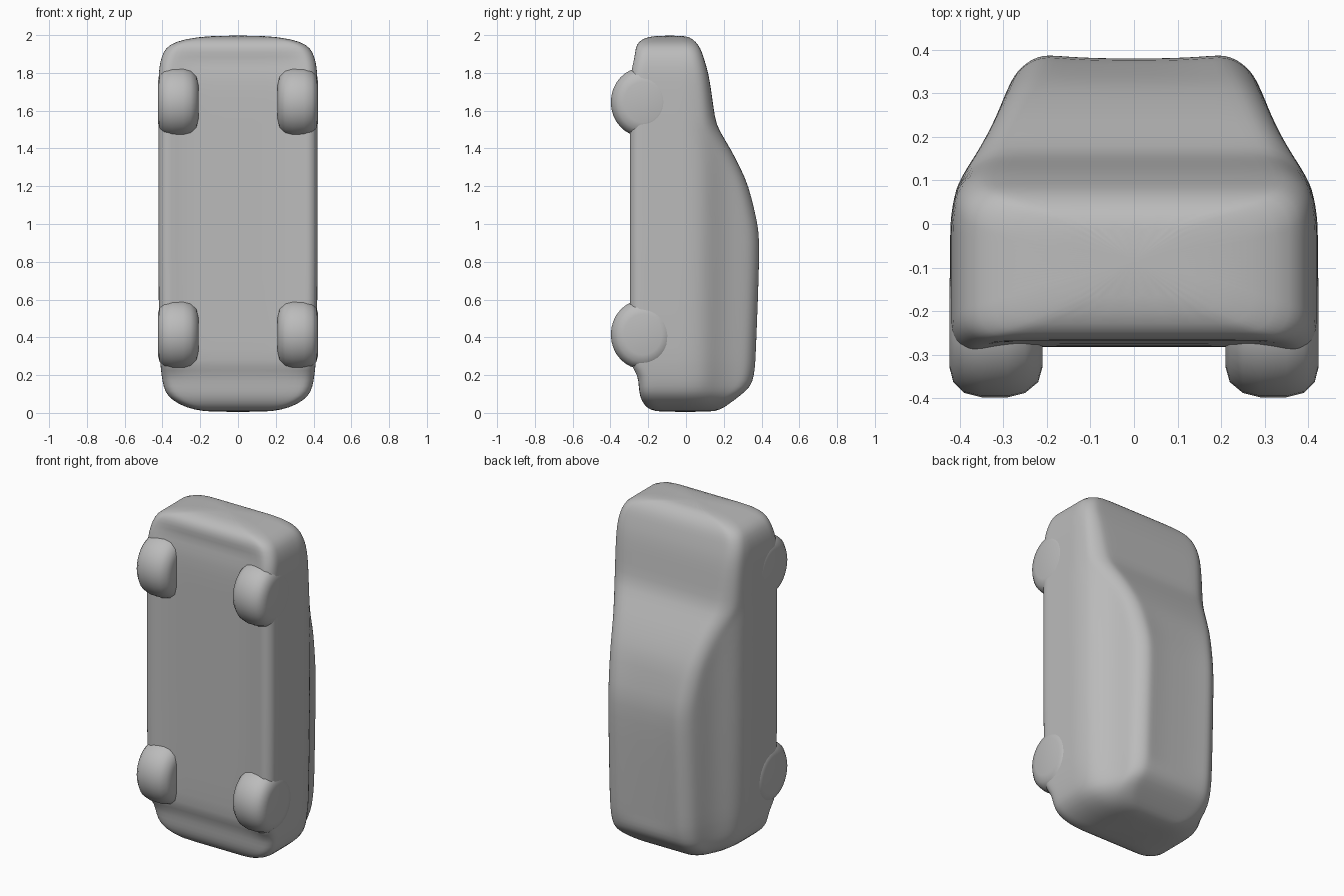
import bpy, bmesh, math

if "Cube" in bpy.data.objects:
    bpy.data.objects.remove(bpy.data.objects["Cube"])

grey = bpy.data.materials.new("plain grey")
grey.diffuse_color = (0.5, 0.5, 0.5, 1)
grey.use_nodes = True
grey.node_tree.nodes["Principled BSDF"].inputs["Base Color"].default_value = grey.diffuse_color

# Stations along the car, tail to nose: z, underside y, top y, half width
STATIONS = [
    (0.005, -0.14, 0.13, 0.14), (0.015, -0.19, 0.18, 0.23), (0.045, -0.225, 0.225, 0.315),
    (0.09, -0.245, 0.285, 0.375), (0.14, -0.25, 0.345, 0.395), (0.20, -0.255, 0.36, 0.405),
    (0.25, -0.295, 0.367, 0.41), (0.30, -0.30, 0.37, 0.415), (0.60, -0.30, 0.382, 0.42),
    (0.85, -0.30, 0.39, 0.422), (0.97, -0.30, 0.387, 0.422), (1.08, -0.30, 0.362, 0.422),
    (1.20, -0.30, 0.332, 0.422), (1.30, -0.30, 0.287, 0.422), (1.40, -0.30, 0.235, 0.422),
    (1.50, -0.30, 0.172, 0.422), (1.56, -0.30, 0.152, 0.422), (1.70, -0.30, 0.135, 0.422),
    (1.80, -0.295, 0.118, 0.42), (1.86, -0.28, 0.10, 0.412), (1.91, -0.27, 0.085, 0.395),
    (1.95, -0.262, 0.065, 0.365), (1.98, -0.235, 0.035, 0.285), (1.998, -0.17, 0.0, 0.14)]

# Share of the half width left at each height: upright doors, leaning cabin
LEAN = [(-1, 1), (0, 1), (0.05, 0.985), (0.10, 0.955), (0.15, 0.875), (0.20, 0.80),
        (0.25, 0.745), (0.30, 0.70), (0.36, 0.635), (0.40, 0.60)]


def lean(y):
    for (y0, f0), (y1, f1) in zip(LEAN, LEAN[1:]):
        if y <= y1:
            return f0 + (f1 - f0) * (y - y0) / (y1 - y0)
    return LEAN[-1][1]


def half_section(yb, yt, w):
    """Rounded half outline from the underside centre to the top centre."""
    r = min(0.06, 0.3 * (yt - yb), 0.4 * w)
    pts = []
    arc = [math.pi / 2 * i / 4 for i in range(5)]
    for a in arc:                                   # lower corner
        y = yb + r * (1 - math.cos(a))
        pts.append((w * lean(y) - r * (1 - math.sin(a)), y))
    for i in range(1, 14):                          # side
        y = yb + r + (yt - yb - 2 * r) * i / 14
        pts.append((w * lean(y), y))
    for a in reversed(arc):                         # upper corner
        y = yt - r * (1 - math.cos(a))
        pts.append((w * lean(y) - r * (1 - math.sin(a)), y))
    xb, xt = pts[0][0], pts[-1][0]
    lift = 0.018 if w > 0.405 else 0                # shallow recess under the floor
    floor = [(0, yb + lift), (xb * 0.4, yb + lift), (xb * 0.8, yb + lift)]
    dip = 0.008 if yt > 0.36 else 0                 # roof lower between its rails
    roof = [(xt * 0.8, yt - dip / 2), (xt * 0.4, yt - dip), (0, yt - dip)]
    return floor + pts + roof


def finish(bm, name):
    bmesh.ops.recalc_face_normals(bm, faces=bm.faces)
    me = bpy.data.meshes.new(name)
    bm.to_mesh(me)
    bm.free()
    me.materials.append(grey)
    me.shade_smooth()
    ob = bpy.data.objects.new(name, me)
    bpy.context.collection.objects.link(ob)
    return ob


# Car body lofted through the stations
bm = bmesh.new()
rings = []
for z, yb, yt, w in STATIONS:
    half = half_section(yb, yt, w)
    outline = half + [(-x, y) for x, y in half[-2:0:-1]]
    rings.append([bm.verts.new((x, y, z)) for x, y in outline])
n = len(rings[0])
for a, b in zip(rings, rings[1:]):
    for i in range(n):
        j = (i + 1) % n
        bm.faces.new((a[i], a[j], b[j], b[i]))
bm.faces.new(rings[0])
bm.faces.new(rings[-1])
body = finish(bm, "car_body")
body.modifiers.new("soften", 'SUBSURF').levels = 1
body.modifiers["soften"].render_levels = 1

# Soft wheels: outline (x, radius) spun round the axle
TYRE = [(0.21, 0.0), (0.21, 0.10), (0.22, 0.135), (0.25, 0.16), (0.29, 0.17),
        (0.35, 0.17), (0.39, 0.16), (0.415, 0.135), (0.424, 0.10), (0.424, 0.0)]
for side, sx in (("left", -1), ("right", 1)):
    for end, cz in (("rear", 0.415), ("front", 1.645)):
        bm = bmesh.new()
        vs = [bm.verts.new((sx * x, r - 0.228, cz)) for x, r in TYRE]
        es = [bm.edges.new(p) for p in zip(vs, vs[1:])]
        bmesh.ops.spin(bm, geom=vs + es, cent=(0, -0.228, cz), axis=(1, 0, 0),
                       angle=2 * math.pi, steps=32, use_duplicate=False)
        bmesh.ops.remove_doubles(bm, verts=bm.verts, dist=0.0005)
        # stretch the tyre a little lengthwise where it meets the floor
        for v in bm.verts:
            v.co.z = cz + (v.co.z - cz) * 1.08
        finish(bm, end + "_" + side + "_wheel")
